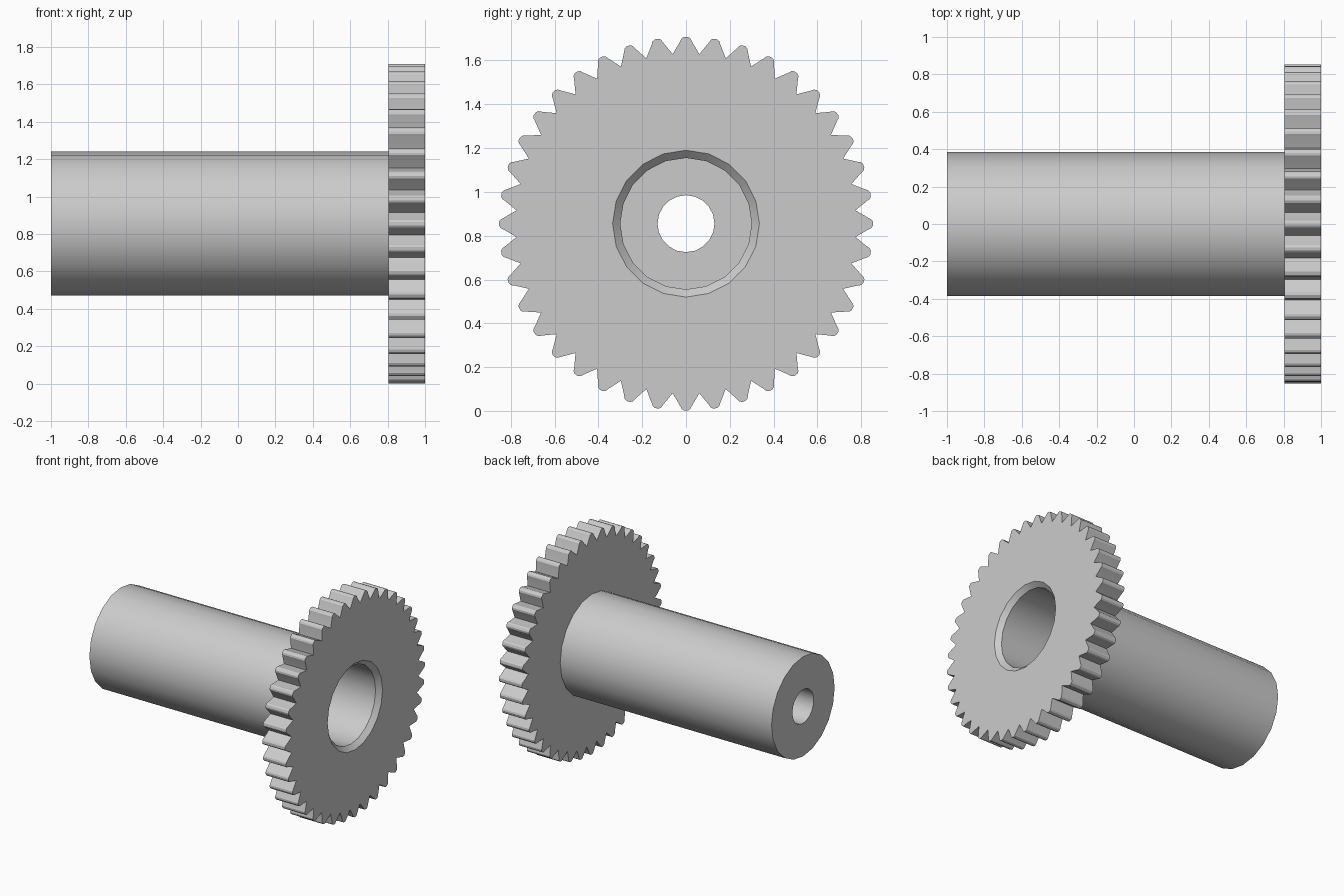
import bpy, bmesh, math

cube = bpy.data.objects.get("Cube")
if cube:
    bpy.data.objects.remove(cube, do_unlink=True)

CENTRE_Z = 0.855
TEETH, SIDES = 40, 20
GEAR_BACK, GEAR_FRONT = 0.805, 1.0
SHAFT_R, RIM_R, BORE_R, HOLE_R = 0.385, 0.335, 0.30, 0.13

steel = bpy.data.materials.new("steel_grey")
steel.use_nodes = True
grey = (0.6, 0.6, 0.6, 1)
steel.diffuse_color = grey
steel.node_tree.nodes["Principled BSDF"].inputs["Base Color"].default_value = grey


def ring(bm, x, polar):
    """Closed loop of vertices around the x axis from (radius, angle) pairs."""
    return [bm.verts.new((x, r * math.sin(a), r * math.cos(a))) for r, a in polar]


def circle(r):
    return [(r, math.tau * i / SIDES) for i in range(SIDES)]


def bridge(bm, a, b):
    for i in range(len(a)):
        j = (i + 1) % len(a)
        bm.faces.new((a[i], a[j], b[j], b[i]))


def loop_edges(bm, loop):
    return [bm.edges.get((v, loop[i - 1])) or bm.edges.new((v, loop[i - 1]))
            for i, v in enumerate(loop)]


def finish(bm, name):
    bmesh.ops.recalc_face_normals(bm, faces=bm.faces)
    mesh = bpy.data.meshes.new(name)
    bm.to_mesh(mesh)
    bm.free()
    mesh.materials.append(steel)
    obj = bpy.data.objects.new(name, mesh)
    obj.location.z = CENTRE_Z
    bpy.context.collection.objects.link(obj)
    bpy.ops.object.select_all(action='DESELECT')
    obj.select_set(True)
    bpy.context.view_layer.objects.active = obj
    bpy.ops.object.shade_smooth_by_angle(angle=math.radians(30))


# Hollow shaft: chamfered bore, end wall with small hole, outer skin
bm = bmesh.new()
profile = [(GEAR_FRONT, RIM_R), (GEAR_FRONT - 0.035, BORE_R), (-0.8, BORE_R),
           (-0.8, HOLE_R), (-1, HOLE_R), (-1, SHAFT_R), (GEAR_BACK, SHAFT_R)]
rings = [ring(bm, x, circle(r)) for x, r in profile]
for a, b in zip(rings, rings[1:]):
    bridge(bm, a, b)
finish(bm, "hollow_shaft")

# Gear wheel: one rounded tooth repeated around the rim
tooth = [(0.776, -4.5), (0.832, -1.85), (0.846, -1.35), (0.853, -0.6),
         (0.853, 0.6), (0.846, 1.35), (0.832, 1.85)]
outline = [(r, math.radians(a + 360 / TEETH * i)) for i in range(TEETH) for r, a in tooth]
bm = bmesh.new()
back, front = ring(bm, GEAR_BACK, outline), ring(bm, GEAR_FRONT, outline)
bridge(bm, back, front)
for x, outer, r in ((GEAR_BACK, back, SHAFT_R), (GEAR_FRONT, front, RIM_R)):
    inner = ring(bm, x, circle(r))
    edges = loop_edges(bm, outer) + loop_edges(bm, inner)
    bmesh.ops.triangle_fill(bm, edges=edges, use_beauty=True)
finish(bm, "gear_wheel")
